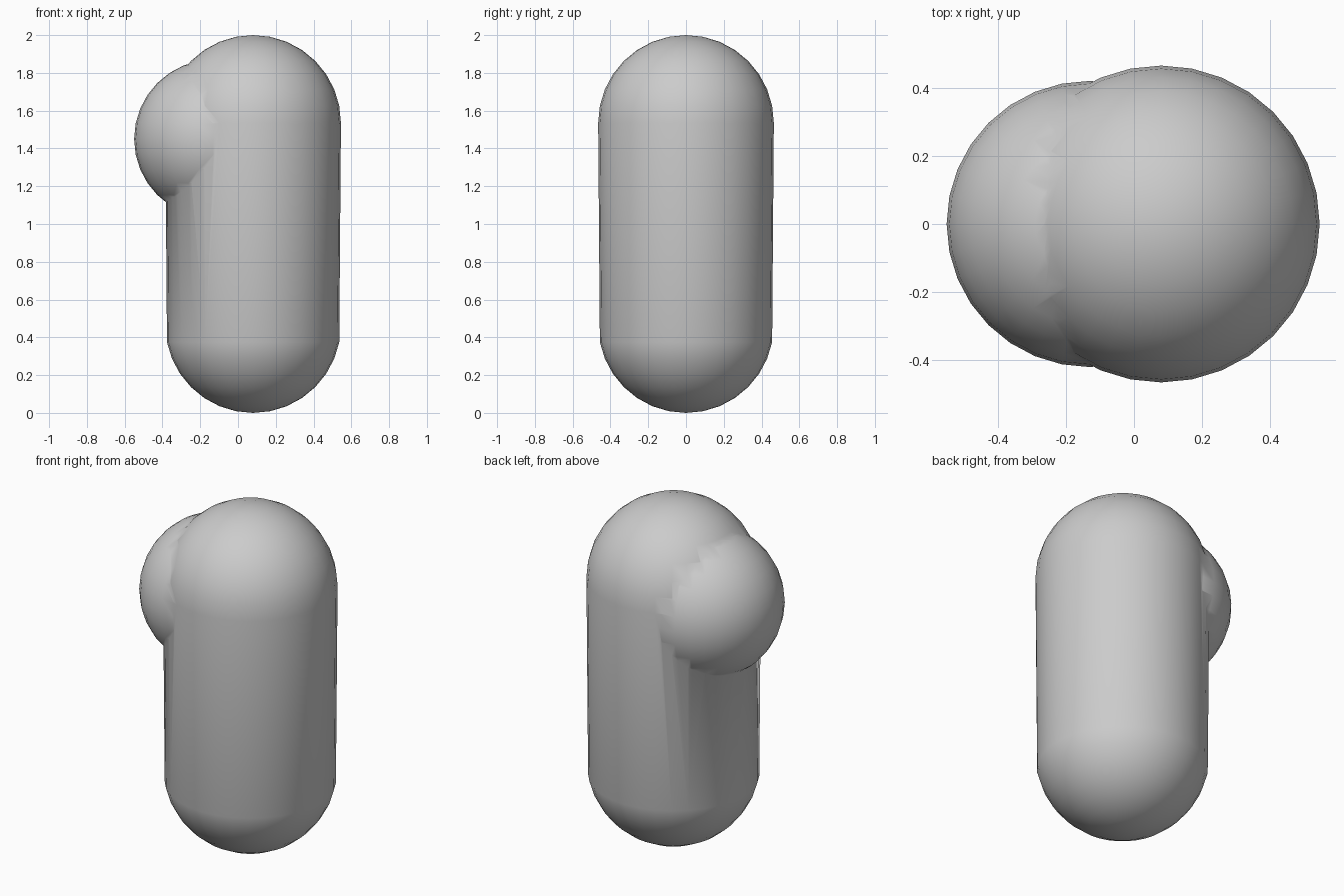
import bpy, bmesh
from math import sin, cos, pi, radians
from mathutils import Matrix, Vector

cube = bpy.data.objects.get("Cube")
if cube:
    bpy.data.objects.remove(cube, do_unlink=True)

RADIUS, AXIS_X, HEIGHT = 0.465, 0.08, 2.0
SEGMENTS, CAP_STEPS = 32, 8

# One plain grey for the whole model
grey = bpy.data.materials.new("light grey")
grey.use_nodes = True
grey.diffuse_color = (0.6, 0.6, 0.6, 1)
grey.node_tree.nodes["Principled BSDF"].inputs["Base Color"].default_value = (0.6, 0.6, 0.6, 1)


def make_object(name, bm):
    bmesh.ops.recalc_face_normals(bm, faces=bm.faces)
    for face in bm.faces:
        face.smooth = True
    mesh = bpy.data.meshes.new(name)
    bm.to_mesh(mesh)
    bm.free()
    mesh.materials.append(grey)
    obj = bpy.data.objects.new(name, mesh)
    bpy.context.collection.objects.link(obj)
    return obj


# Capsule body: half profile spun round the vertical axis
def capsule():
    angles = [pi / 2 * i / CAP_STEPS for i in range(CAP_STEPS + 1)]
    # the bottom dome stops one ring short, which gives the slight taper
    profile = [(RADIUS * sin(a), RADIUS * (1 - cos(a))) for a in angles[:-1]]
    profile += [(RADIUS * sin(a), HEIGHT - RADIUS * (1 - cos(a))) for a in reversed(angles)]
    bm = bmesh.new()
    verts = [bm.verts.new((AXIS_X + r, 0, z)) for r, z in profile]
    edges = [bm.edges.new(pair) for pair in zip(verts, verts[1:])]
    bmesh.ops.spin(bm, geom=verts + edges, cent=(AXIS_X, 0, 0), axis=(0, 0, 1),
                   angle=radians(360), steps=SEGMENTS)
    bmesh.ops.remove_doubles(bm, verts=bm.verts, dist=0.0005)
    return make_object("body", bm)


# Round bulge on the upper right side
def bulge():
    bm = bmesh.new()
    bmesh.ops.create_uvsphere(bm, u_segments=SEGMENTS, v_segments=2 * CAP_STEPS, radius=0.42,
                              matrix=Matrix.Translation(Vector((-0.13, 0, 1.45))))
    return make_object("side_bulge", bm)


body = capsule()
side_bulge = bulge()

# Fuse both into one skin
union = body.modifiers.new("fuse", 'BOOLEAN')
union.operation = 'UNION'
union.solver = 'EXACT'
union.object = side_bulge
bpy.context.view_layer.objects.active = body
bpy.ops.object.modifier_apply(modifier=union.name)
bpy.data.objects.remove(side_bulge, do_unlink=True)
